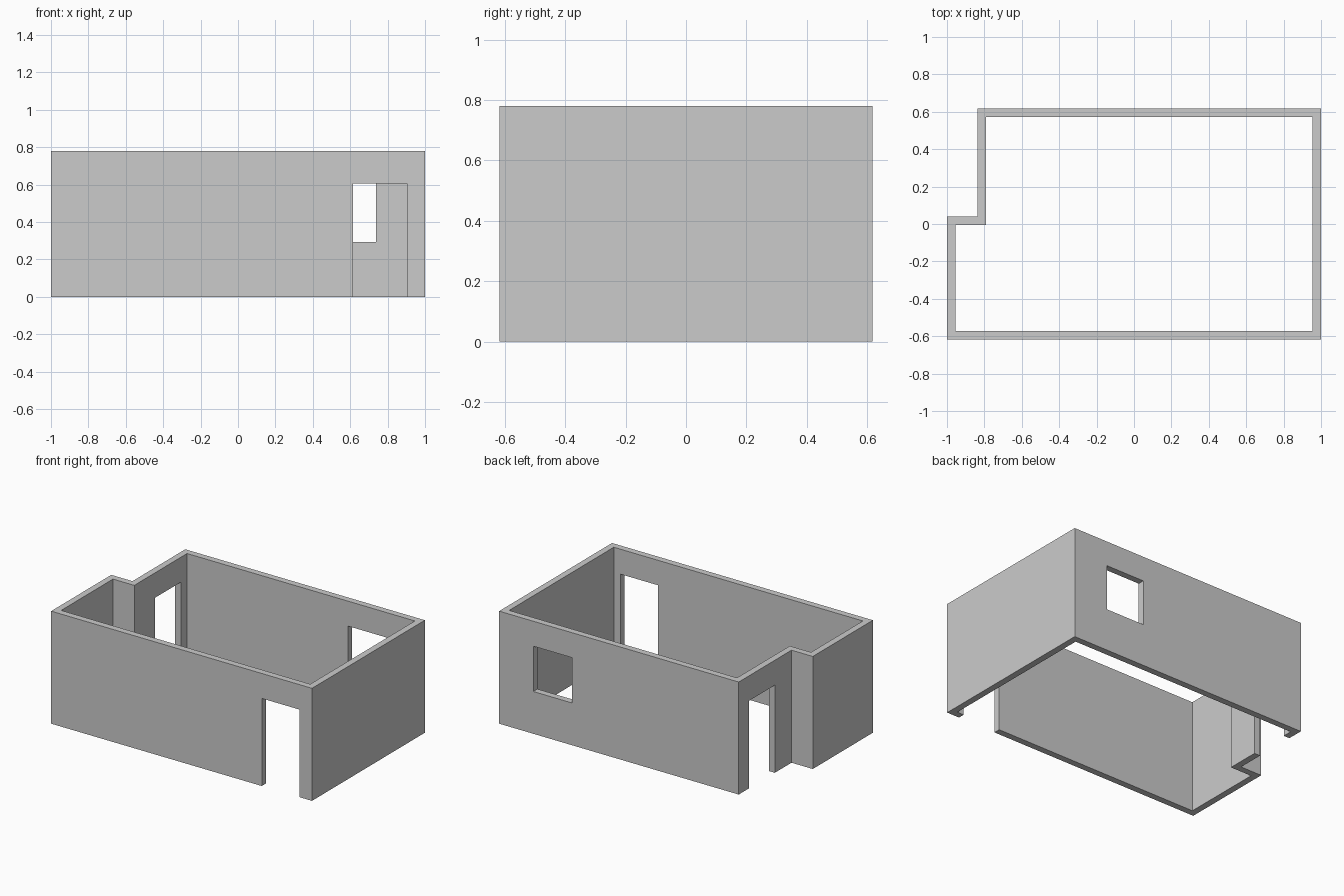
import bpy, bmesh

if "Cube" in bpy.data.objects:
    bpy.data.objects.remove(bpy.data.objects["Cube"])

H = 0.78          # wall height
T = 0.045         # wall thickness
W, D = 1.0, 0.618 # half width and half depth
SX, SY = -0.837, 0.04  # stepped back-left corner
HEAD = 0.607      # top of doors and window

# Counter-clockwise footprint; the inner loop is inset by the wall thickness
outer = [(-W, -D), (W, -D), (W, D), (SX, D), (SX, SY), (-W, SY)]
inner = [(-W + T, -D + T), (W - T, -D + T), (W - T, D - T),
         (SX + T, D - T), (SX + T, SY - T), (-W + T, SY - T)]


def build_walls():
    bm = bmesh.new()
    o = [bm.verts.new((x, y, 0)) for x, y in outer]
    i = [bm.verts.new((x, y, 0)) for x, y in inner]
    n = len(o)
    faces = [bm.faces.new((o[k], o[(k + 1) % n], i[(k + 1) % n], i[k])) for k in range(n)]
    ext = bmesh.ops.extrude_face_region(bm, geom=faces, use_keep_orig=True)
    top = [g for g in ext["geom"] if isinstance(g, bmesh.types.BMVert)]
    bmesh.ops.translate(bm, verts=top, vec=(0, 0, H))
    bmesh.ops.recalc_face_normals(bm, faces=bm.faces)
    mesh = bpy.data.meshes.new("walls")
    bm.to_mesh(mesh)
    bm.free()
    obj = bpy.data.objects.new("walls", mesh)
    bpy.context.collection.objects.link(obj)
    return obj


def cut_opening(obj, name, x, y, z):
    """Cut a box-shaped opening given (min, max) on each axis."""
    spans = (x, y, z)
    bpy.ops.mesh.primitive_cube_add(size=1, location=[(a + b) / 2 for a, b in spans])
    cutter = bpy.context.object
    cutter.name = name
    cutter.scale = [b - a for a, b in spans]
    cutter.hide_render = True
    mod = obj.modifiers.new(name, 'BOOLEAN')
    mod.operation = 'DIFFERENCE'
    mod.solver = 'EXACT'
    mod.object = cutter
    bpy.context.view_layer.objects.active = obj
    bpy.ops.object.modifier_apply(modifier=mod.name)
    bpy.data.objects.remove(cutter)


walls = build_walls()

# Front door, side door in the stepped wall, and back window
cut_opening(walls, "front_door", (0.615, 0.904), (-D - 0.1, -D + 0.1), (-0.1, HEAD))
cut_opening(walls, "side_door", (SX - 0.1, SX + 0.1), (0.223, 0.507), (-0.1, HEAD))
cut_opening(walls, "back_window", (0.443, 0.738), (D - 0.1, D + 0.1), (0.293, HEAD))
